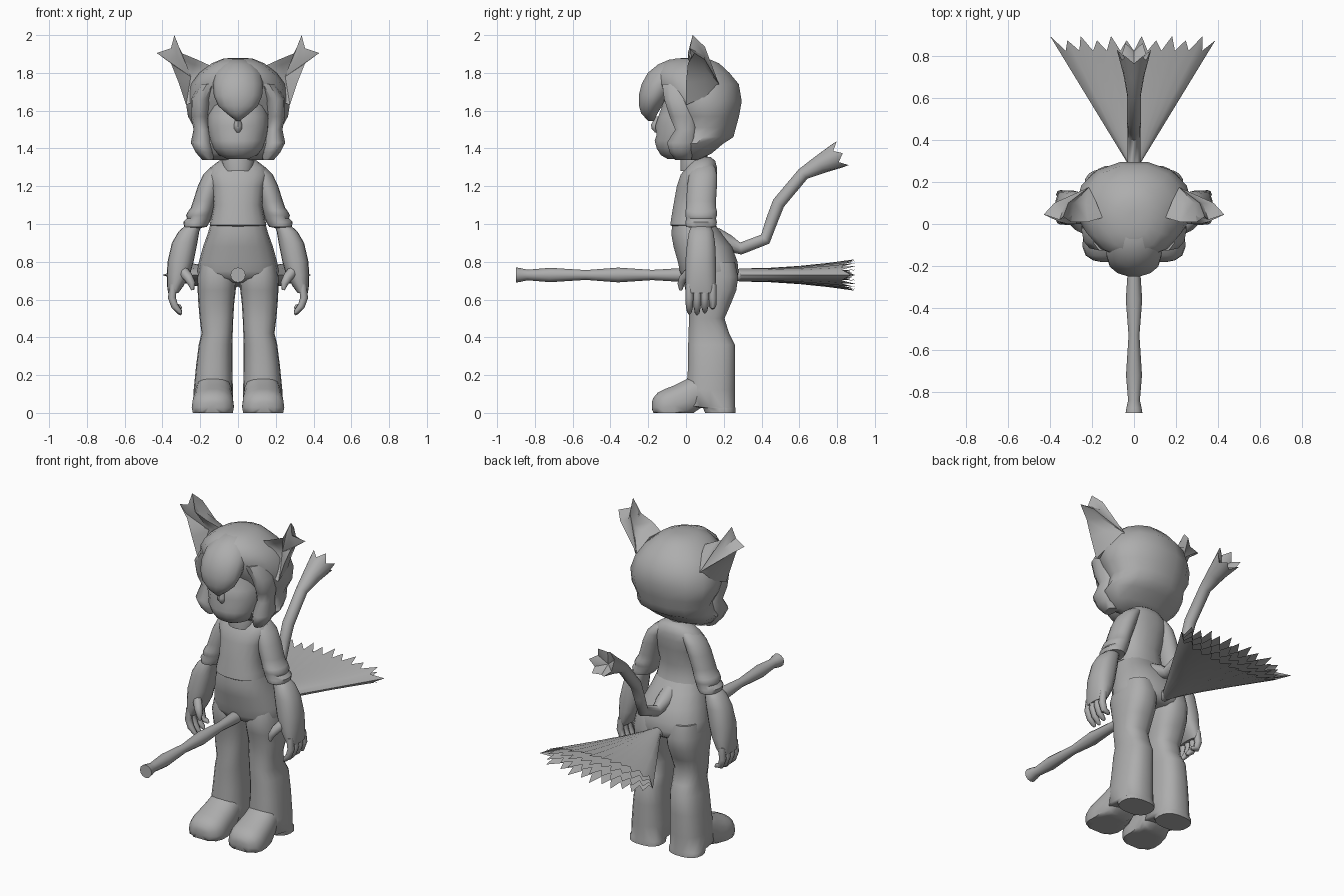
import bpy, bmesh, math
from mathutils import Vector

grey = bpy.data.materials.new("plain grey")
grey.diffuse_color = (0.42, 0.42, 0.42, 1)


def finish(name, bm, mirror=False, angle=50):
    bmesh.ops.recalc_face_normals(bm, faces=bm.faces)
    me = bpy.data.meshes.new(name)
    bm.to_mesh(me)
    bm.free()
    me.materials.append(grey)
    ob = bpy.data.objects.new(name, me)
    bpy.context.collection.objects.link(ob)
    bpy.ops.object.select_all(action='DESELECT')
    ob.select_set(True)
    bpy.context.view_layer.objects.active = ob
    bpy.ops.object.shade_smooth_by_angle(angle=math.radians(angle))
    if mirror:
        ob.modifiers.new("mirror", 'MIRROR')
    return ob


def bridge(bm, a, b):
    n = len(a)
    for i in range(n):
        bm.faces.new((a[i], a[(i + 1) % n], b[(i + 1) % n], b[i]))


def loft(name, rings, axis='z', n=18, p=2.0, floor=False, **kw):
    """Each ring is (position on axis, u0, u1, v0, v1): a superellipse in that box."""
    bm = bmesh.new()
    loops = []
    for t, u0, u1, v0, v1 in rings:
        loop = []
        for i in range(n):
            a = 2 * math.pi * i / n
            c, s = math.cos(a), math.sin(a)
            u = (u0 + u1) / 2 + (u1 - u0) / 2 * math.copysign(abs(c) ** (2 / p), c)
            v = (v0 + v1) / 2 + (v1 - v0) / 2 * math.copysign(abs(s) ** (2 / p), s)
            if floor:
                v = max(v, 0)
            loop.append(bm.verts.new((u, v, t) if axis == 'z' else (u, t, v)))
        loops.append(loop)
    for a, b in zip(loops, loops[1:]):
        bridge(bm, a, b)
    bm.faces.new(loops[0])
    bm.faces.new(loops[-1])
    return finish(name, bm, **kw)


def tube(name, pts, side=(1, 0, 0), n=12, zig=0.0, **kw):
    """Round tube along (x, y, z, radius) points; zig gives a ragged hollow end."""
    bm = bmesh.new()
    side = Vector(side)
    P = [Vector(q[:3]) for q in pts]
    loops = []
    for k, q in enumerate(pts):
        tan = (P[min(k + 1, len(P) - 1)] - P[max(k - 1, 0)]).normalized()
        up = tan.cross(side).normalized()
        last = k == len(pts) - 1
        loop = []
        for i in range(n):
            a = 2 * math.pi * i / n
            d = side * math.cos(a) + up * math.sin(a)
            cut = zig if last and i % 2 else 0
            loop.append(bm.verts.new(P[k] + d * (q[3] - cut * 0.4) - tan * cut))
        loops.append(loop)
    for a, b in zip(loops, loops[1:]):
        bridge(bm, a, b)
    bm.faces.new(loops[0])
    if zig:
        mid = bm.verts.new(P[-1] - tan * zig * 2)
        for i in range(n):
            bm.faces.new((loops[-1][i], loops[-1][(i + 1) % n], mid))
    else:
        bm.faces.new(loops[-1])
    return finish(name, bm, **kw)


def sym(rows):
    """Rows (z, half width, y0, y1) to centred rings."""
    return [(z, -w, w, a, b) for z, w, a, b in rows]


# Body
loft("trousers_hips", sym([
    (0.69, .10, .03, .24), (0.715, .205, -.02, .275), (0.75, .217, -.035, .28),
    (0.80, .207, -.045, .275), (0.88, .185, -.068, .245), (0.95, .16, -.08, .19),
    (1.02, .14, -.07, .14)]), p=2.3)
loft("shirt", sym([
    (0.985, .13, -.07, .14), (0.995, .15, -.085, .155), (1.03, .143, -.08, .145),
    (1.10, .128, -.068, .14), (1.20, .14, -.05, .16), (1.26, .16, -.03, .165),
    (1.30, .145, 0, .165), (1.335, .10, .02, .155), (1.355, .05, .05, .13)]), p=2.3)
loft("neck", sym([(1.28, .075, -.03, .1), (1.33, .085, -.03, .11), (1.40, .07, -.02, .12)]))

# Arms: sleeve, rolled cuff, forearm, fingers, thumb
loft("sleeve", [
    (1.33, .05, .09, .06, .13), (1.30, .05, .145, .03, .155), (1.26, .07, .185, .015, .165),
    (1.20, .09, .213, .005, .165), (1.12, .115, .238, 0, .16), (1.085, .125, .25, 0, .16),
    (1.07, .13, .262, -.005, .165), (1.045, .138, .275, -.005, .165),
    (1.03, .142, .27, 0, .16), (1.01, .15, .29, -.005, .165),
    (0.985, .165, .285, 0, .16), (0.98, .19, .26, .03, .13)], mirror=True)
loft("forearm", [
    (1.00, .19, .27, .035, .125), (0.96, .205, .315, .015, .145), (0.90, .215, .35, .005, .155),
    (0.80, .235, .373, -.005, .16), (0.73, .255, .377, -.005, .16),
    (0.67, .29, .375, -.002, .158), (0.635, .315, .37, .005, .15)], p=2.3, mirror=True)
for i in range(4):
    y, drop = .018 + .041 * i, (.525, .52, .53, .55)[i]
    tube("finger", [(.342, y, .68, .02), (.35, y, .61, .021), (.335, y, .565, .019),
                    (.308, y, drop + .01, .013), (.30, y, drop, .006)],
         side=(0, 1, 0), n=8, mirror=True)
tube("thumb", [(.30, .03, .76, .03), (.265, -.01, .72, .026), (.245, -.025, .685, .02),
               (.24, -.028, .65, .008)], side=(0, 1, 0), n=8, mirror=True)

# Legs and boots
loft("leg", [
    (0.80, .03, .20, 0, .26), (0.72, .008, .215, -.02, .278), (0.65, .012, .214, -.005, .268),
    (0.58, .02, .21, .01, .24), (0.50, .025, .203, .015, .205), (0.42, .028, .193, .012, .23),
    (0.36, .03, .208, .01, .26), (0.25, .03, .222, .01, .262), (0.12, .027, .235, 0, .262),
    (0.035, .025, .238, .0, .262), (0.025, .03, .237, .09, .262), (0, .03, .237, .10, .262)],
    p=2.5, mirror=True)
loft("boot_toe", [
    (.10, .04, .22, .04, .2), (.04, .03, .228, -.02, .20), (.0, .028, .235, -.06, .178),
    (-.06, .022, .243, -.07, .148), (-.11, .022, .245, -.07, .128), (-.15, .04, .23, -.05, .108),
    (-.173, .075, .195, -.02, .08), (-.18, .11, .16, .02, .06)],
    axis='y', p=2.4, floor=True, mirror=True)

# Head, nose, hair
loft("face", sym([
    (1.345, .06, -.10, .06), (1.365, .105, -.135, .1), (1.40, .135, -.157, .14),
    (1.44, .15, -.168, .16), (1.47, .16, -.158, .18), (1.52, .165, -.165, .18),
    (1.57, .165, -.148, .18), (1.62, .16, -.13, .18), (1.70, .15, -.12, .17)]), p=2.3)
loft("nose", sym([(1.485, .01, -.165, -.13), (1.505, .025, -.182, -.12), (1.525, .024, -.186, -.12),
                  (1.57, .01, -.16, -.12)]), n=8)
loft("hair", sym([
    (1.34, .15, -.01, .07), (1.375, .20, -.07, .14), (1.425, .248, -.09, .20),
    (1.46, .238, -.07, .255), (1.51, .232, -.05, .268), (1.57, .265, -.075, .285),
    (1.65, .277, -.12, .30), (1.74, .25, -.165, .285), (1.80, .205, -.17, .235),
    (1.85, .14, -.13, .18), (1.875, .08, -.06, .12), (1.88, .03, 0, .06)]), n=14, p=2.1)
loft("side_lock", [
    (1.34, .13, .19, -.06, .03), (1.38, .13, .225, -.09, .04), (1.43, .14, .25, -.105, .06),
    (1.50, .145, .235, -.06, .06), (1.57, .155, .25, -.09, .06), (1.66, .14, .25, -.12, .06),
    (1.74, .10, .2, -.13, .05)], n=10, mirror=True)
loft("fringe", sym([
    (1.545, .008, -.20, -.17), (1.585, .06, -.238, -.15), (1.625, .105, -.25, -.125),
    (1.68, .128, -.252, -.08), (1.74, .133, -.238, -.04), (1.80, .125, -.205, .02),
    (1.845, .09, -.15, .04), (1.87, .05, -.09, .04)]), n=14)

# Ears: star-tipped outline with a hollow front and a rounded back
outline = [(.15, .03, 1.84), (.22, .01, 1.872), (.30, .01, 1.905), (.337, .035, 2.0),
           (.355, .02, 1.93), (.43, .045, 1.905), (.355, .01, 1.85), (.315, .0, 1.75),
           (.275, 0, 1.63), (.20, 0, 1.66), (.15, 0, 1.75)]
bm = bmesh.new()
centre = Vector((.25, 0, 1.78))
rim = [bm.verts.new(p) for p in outline]


def ear_ring(scale, y):
    return [bm.verts.new(centre + (Vector((p[0], 0, p[2])) - centre) * scale + Vector((0, y, 0)))
            for p in outline]


inner, back = ear_ring(.68, .03), ear_ring(.72, .10)
bridge(bm, rim, inner)
bridge(bm, rim, back)
hollow, apex = bm.verts.new((.25, .075, 1.78)), bm.verts.new((.215, .175, 1.74))
for i in range(len(rim)):
    j = (i + 1) % len(rim)
    bm.faces.new((inner[i], inner[j], hollow))
    bm.faces.new((back[i], back[j], apex))
finish("ear", bm, mirror=True)

# Tail with a ragged tuft
tube("tail", [(0, .15, .935, .05), (0, .22, .90, .045), (0, .29, .87, .032), (0, .42, .92, .032),
              (0, .455, 1.02, .032), (0, .49, 1.11, .034), (0, .62, 1.265, .034),
              (0, .71, 1.315, .05), (0, .83, 1.375, .082)], zig=.04)

# Broom handle and bristles
tube("broom_handle", [(0, y, .73, r) for y, r in (
    (-.90, .04), (-.875, .036), (-.84, .028), (-.72, .038), (-.53, .026), (-.36, .039),
    (-.18, .027), (-.03, .036), (.12, .03), (.34, .032))])
for level in (1, .35, -.35, -1):
    bm = bmesh.new()
    cols, rows = 22, (.28, .45, .60, .75, 1)
    grid = []
    for i in range(cols + 1):
        u = 2 * i / cols - 1
        end = .825 if i % 2 else .895 - .02 * (i % 4 == 2)
        col = []
        for y in rows:
            y = min(y, end)
            t = (y - .28) / .615
            thick = .034 + .046 * t * t
            z = .73 + level * thick * math.sqrt(max(0, 1 - u * u))
            z += (.010 if i % 2 else -.004) * t * (1 - abs(u)) * -level
            col.append(bm.verts.new((u * (.025 + .375 * t), y, z)))
        grid.append(col)
    for a, b in zip(grid, grid[1:]):
        for k in range(len(rows) - 1):
            bm.faces.new((a[k], b[k], b[k + 1], a[k + 1]))
    finish("broom_bristles", bm, angle=60)
